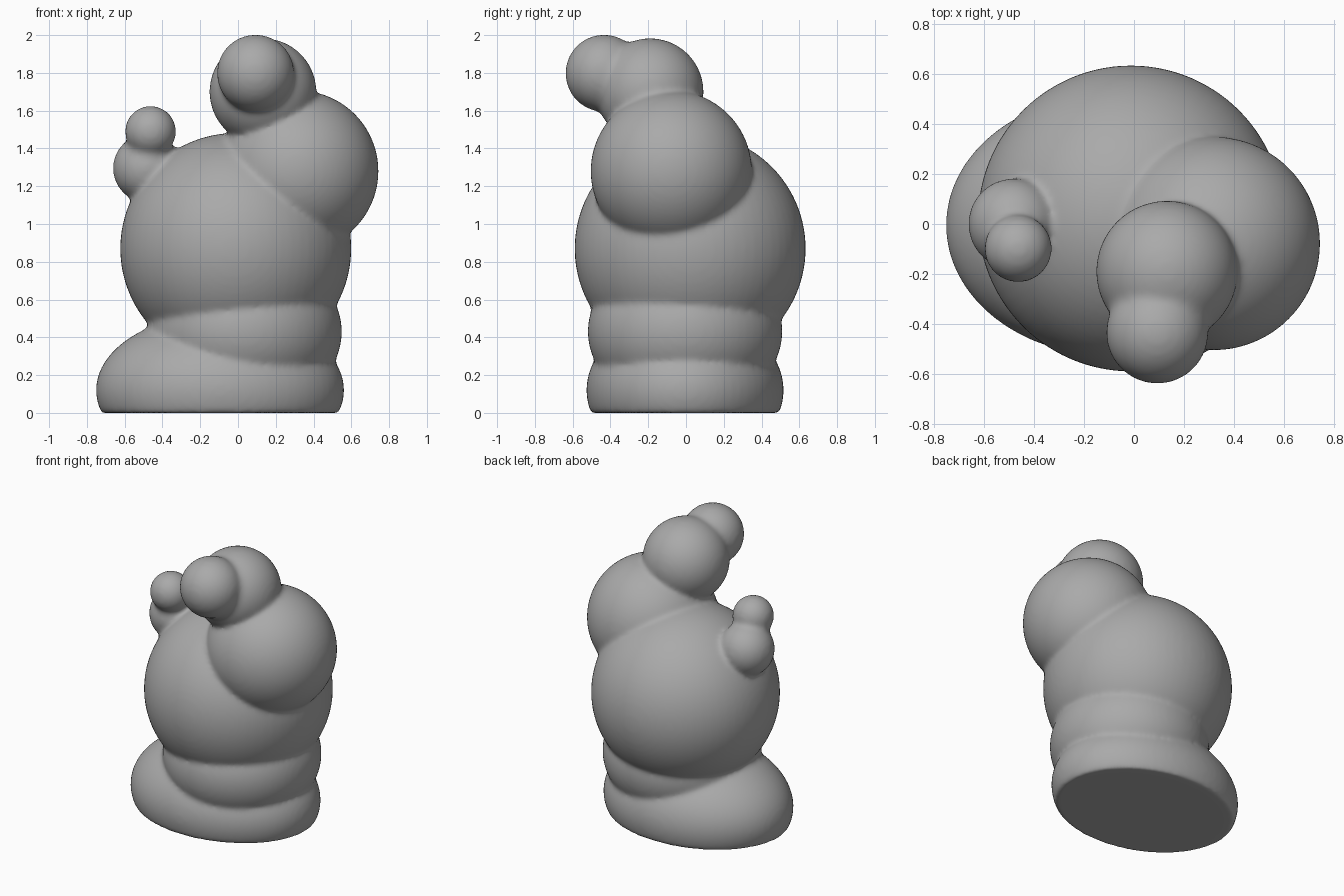
import bpy, bmesh
from mathutils import Matrix

if "Cube" in bpy.data.objects:
    bpy.data.objects.remove(bpy.data.objects["Cube"])

bm = bmesh.new()


def blob(center, radii):
    """Add an ellipsoid, cut flat where it dips below the ground."""
    part = bmesh.new()
    m = Matrix.Translation(center) @ Matrix.Diagonal((*radii, 1.0))
    bmesh.ops.create_uvsphere(part, u_segments=64, v_segments=40, radius=1.0, matrix=m)
    if center[2] - radii[2] < 0:
        bmesh.ops.bisect_plane(part, geom=part.verts[:] + part.edges[:] + part.faces[:],
                               plane_co=(0, 0, 0), plane_no=(0, 0, 1), clear_inner=True)
        bmesh.ops.holes_fill(part, edges=[e for e in part.edges if e.is_boundary])
        bmesh.ops.recalc_face_normals(part, faces=part.faces[:])
    tmp = bpy.data.meshes.new("tmp")
    part.to_mesh(tmp)
    part.free()
    bm.from_mesh(tmp)
    bpy.data.meshes.remove(tmp)


def ball(center, r):
    blob(center, (r, r, r))


# Base foot and waist ring
blob((-0.095, -0.005, 0.12), (0.657, 0.522, 0.405))
blob((0.035, -0.005, 0.43), (0.515, 0.515, 0.42))
# Belly
ball((-0.012, 0.022, 0.87), 0.612)
# Raised large arm: shoulder, forearm, bridge, fist
ball((0.317, -0.078, 1.28), 0.427)
ball((0.132, -0.19, 1.70), 0.283)
ball((0.112, -0.32, 1.752), 0.213)
ball((0.093, -0.434, 1.798), 0.204)
# Small arm, bridge and tip
ball((-0.48, 0.0, 1.295), 0.182)
ball((-0.473, -0.055, 1.40), 0.125)
ball((-0.463, -0.098, 1.49), 0.135)

mesh = bpy.data.meshes.new("body")
bm.to_mesh(mesh)
bm.free()
body = bpy.data.objects.new("body", mesh)
bpy.context.collection.objects.link(body)

# Fuse the balls into one skin and soften the creases
remesh = body.modifiers.new("fuse", 'REMESH')
remesh.mode = 'VOXEL'
remesh.voxel_size = 0.015
remesh.use_smooth_shade = True
soften = body.modifiers.new("soften", 'SMOOTH')
soften.factor = 0.5
soften.iterations = 10

# Dark grey surface
grey = bpy.data.materials.new("dark_grey")
grey.diffuse_color = (0.4, 0.4, 0.4, 1)
grey.use_nodes = True
grey.node_tree.nodes["Principled BSDF"].inputs["Base Color"].default_value = grey.diffuse_color
mesh.materials.clear()
mesh.materials.append(grey)
